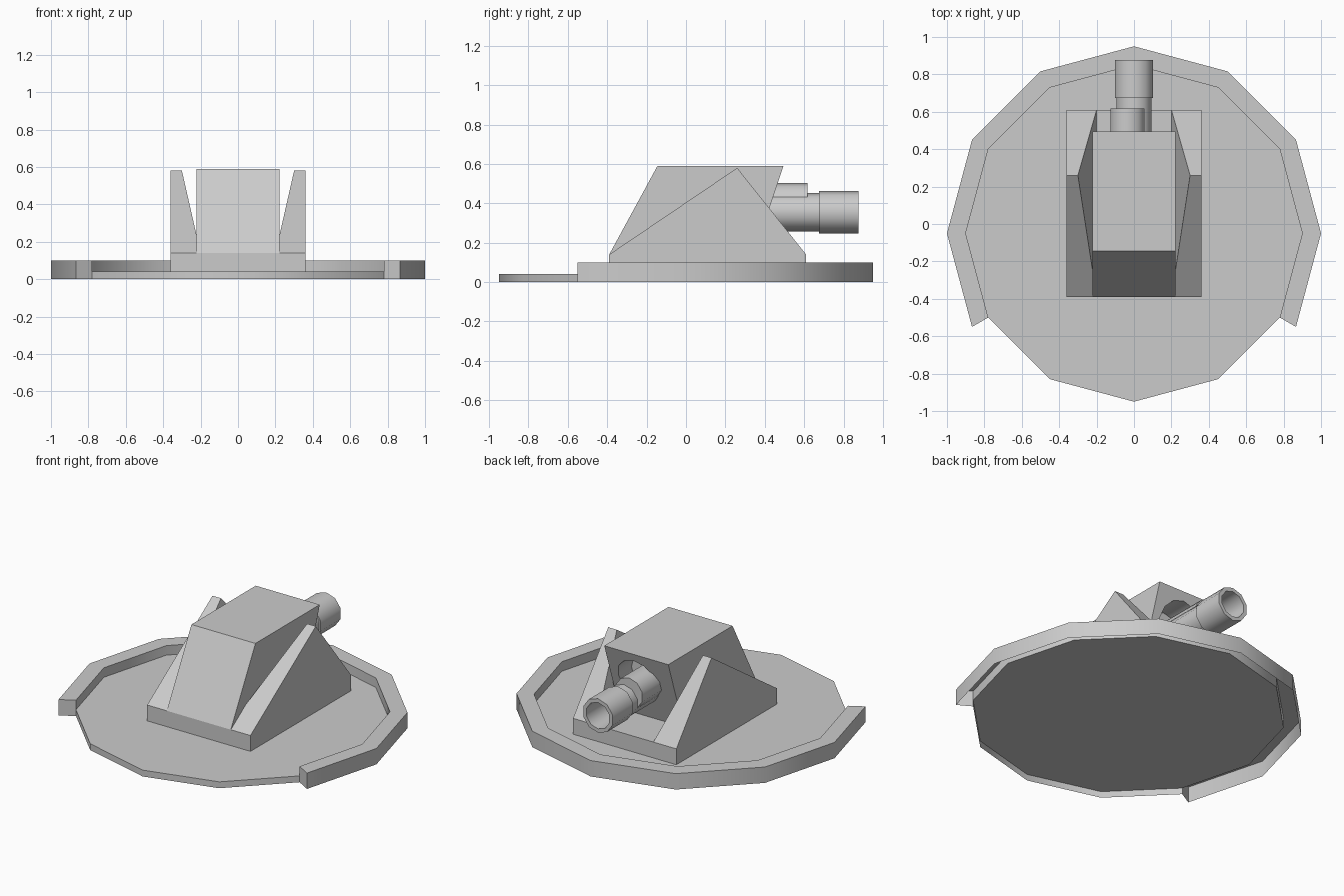
import bpy, bmesh
from math import radians, sin, cos

if "Cube" in bpy.data.objects:
    bpy.data.objects.remove(bpy.data.objects["Cube"])


def add_mesh(name, verts, faces, smooth=None, recalc=True):
    mesh = bpy.data.meshes.new(name)
    bm = bmesh.new()
    vs = [bm.verts.new(v) for v in verts]
    for f in faces:
        bm.faces.new([vs[i] for i in f])
    if recalc:
        bmesh.ops.recalc_face_normals(bm, faces=bm.faces)
    bm.to_mesh(mesh)
    bm.free()
    ob = bpy.data.objects.new(name, mesh)
    bpy.context.collection.objects.link(ob)
    if smooth:
        bpy.ops.object.select_all(action='DESELECT')
        ob.select_set(True)
        bpy.context.view_layer.objects.active = ob
        bpy.ops.object.shade_smooth_by_angle(angle=radians(smooth))
    return ob


def lathe_y(name, profile, x, z, sides=10):
    """Spin (radius, y) rings around an axis parallel to y, ends capped."""
    n = len(profile)
    verts = [(x + r * cos(radians(90 + 360 * i / sides)), y,
              z + r * sin(radians(90 + 360 * i / sides)))
             for i in range(sides) for r, y in profile]
    faces = []
    for i in range(sides):
        a, b = i * n, (i + 1) % sides * n
        faces += [(a + k, a + k + 1, b + k + 1, b + k) for k in range(n - 1)]
    faces.append([i * n for i in range(sides)])
    faces.append([i * n + n - 1 for i in range(sides)])
    return add_mesh(name, verts, faces, smooth=40)


def ring_point(radius, degrees, z):
    a = radians(degrees)
    return (radius * cos(a), -0.05 + radius * sin(a), z)


# twelve-sided floor: thin sheet with a skirt along the open front only
verts = [ring_point(0.9, 30 * i, 0.04) for i in range(12)]
verts += [ring_point(0.9, 210 + 30 * i, 0) for i in range(5)]
faces = [tuple(range(12))]
faces += [(12 + i, 13 + i, 8 + i, 7 + i) for i in range(4)]
add_mesh("base_plate", verts, faces, smooth=35, recalc=False)

# raised rim, hollow underneath, ends closed
verts, faces = [], []
for i in range(9):
    verts += [ring_point(r, -30 + 30 * i, z)
              for r, z in ((0.9, 0.04), (0.9, 0.1), (1, 0.1), (1, 0))]
for i in range(8):
    a, b = 4 * i, 4 * i + 4
    faces += [(a + k, a + k + 1, b + k + 1, b + k) for k in range(3)]
verts += [ring_point(0.9, -30, 0), ring_point(0.9, 210, 0)]
faces += [(36, 0, 1, 2, 3), (37, 32, 33, 34, 35)]
add_mesh("base_rim", verts, faces, smooth=35)

# pedestal slab, open at the bottom where it meets the floor
corners = [(-0.36, -0.39), (0.36, -0.39), (0.36, 0.61), (-0.36, 0.61)]
verts = [(x, y, z) for z in (0.04, 0.14) for x, y in corners]
faces = [(4, 5, 6, 7)] + [(i, (i + 1) % 4, 4 + (i + 1) % 4, 4 + i) for i in range(4)]
add_mesh("mount_slab", verts, faces, recalc=False)

# central housing with a round opening at the back
side = [(-0.39, 0.14), (-0.145, 0.59), (0.495, 0.59), (0.345, 0.14)]
verts = [(x, y, z) for x in (-0.223, 0.223) for y, z in side]
faces = [(0, 1, 2, 3), (4, 5, 6, 7)]
faces += [(i, (i + 1) % 4, 4 + (i + 1) % 4, 4 + i) for i in range(4)]
housing = add_mesh("housing", verts, faces)
cutter = lathe_y("opening_cutter", [(0.14, 0.3), (0.14, 0.7)], 0.03, 0.4, sides=12)
cutter.hide_render = True
cutter.hide_set(True)
mod = housing.modifiers.new("opening", 'BOOLEAN')
mod.operation = 'DIFFERENCE'
mod.solver = 'EXACT'
mod.object = cutter

# mirrored side cheeks, tapering up to a short ridge
for s, label in ((-1, "left"), (1, "right")):
    add_mesh(label + "_cheek",
             [(s * 0.2, -0.39, 0.14), (s * 0.36, -0.39, 0.14),
              (s * 0.36, 0.61, 0.14), (s * 0.2, 0.61, 0.14),
              (s * 0.3, 0.26, 0.58), (s * 0.36, 0.26, 0.58)],
             [(0, 1, 2, 3), (0, 1, 5, 4), (1, 2, 5), (2, 3, 4, 5), (3, 0, 4)])

# barrel with thicker hollow muzzle
lathe_y("barrel", [(0.097, 0.3), (0.097, 0.675), (0.107, 0.675),
                   (0.107, 0.877), (0.083, 0.877), (0.083, 0.66)], 0, 0.355)

# short offset sleeve above the barrel
lathe_y("barrel_sleeve", [(0.097, 0.3), (0.097, 0.617)], -0.034, 0.406)
